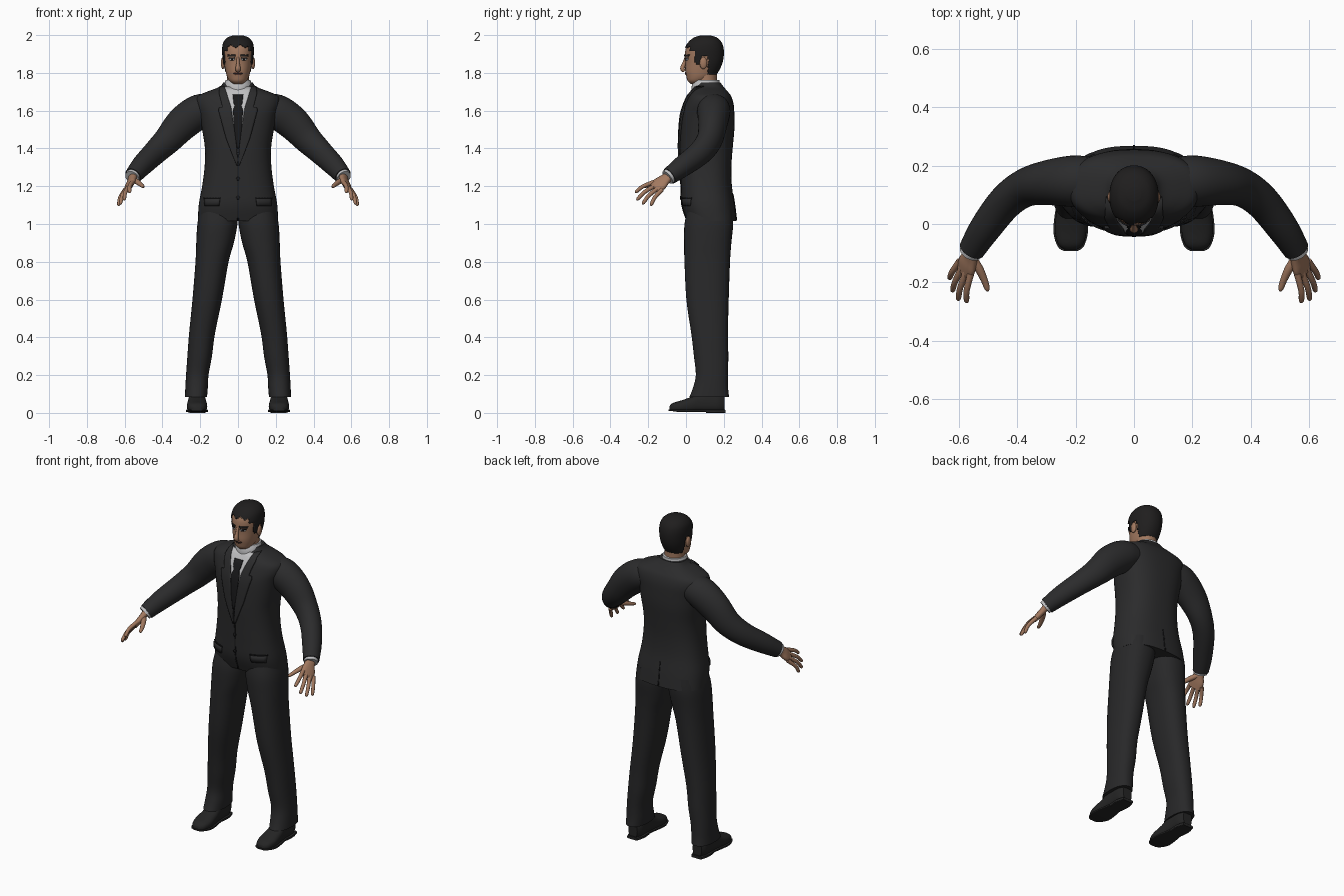
import bpy, bmesh, math
from mathutils import Vector
from mathutils.bvhtree import BVHTree

if "Cube" in bpy.data.objects:
    bpy.data.objects.remove(bpy.data.objects["Cube"])

X, Y, Z = Vector((1, 0, 0)), Vector((0, 1, 0)), Vector((0, 0, 1))


def material(name, r, g, b):
    m = bpy.data.materials.new(name)
    m.diffuse_color = (r, g, b, 1)
    m.use_nodes = True
    m.node_tree.nodes["Principled BSDF"].inputs["Base Color"].default_value = m.diffuse_color
    return m


SUIT = material("charcoal_suit", .024, .024, .025)
TROUSER = material("charcoal_trousers", .021, .021, .022)
DARK = material("near_black", .010, .010, .011)
SHOE = material("black_leather", .018, .018, .018)
HAIR = material("dark_hair", .014, .013, .013)
SKIN = material("skin", .36, .19, .115)
LIP = material("lips", .22, .09, .06)
SHIRT = material("grey_white_shirt", .52, .52, .53)


def finish(name, bm, mat):
    me = bpy.data.meshes.new(name)
    bm.to_mesh(me)
    bm.free()
    me.materials.append(mat)
    ob = bpy.data.objects.new(name, me)
    bpy.context.collection.objects.link(ob)
    return ob


def spline(rows, k):
    """Resample rows of numbers with a Catmull-Rom curve."""
    out, last = [], len(rows) - 1
    for i in range(last):
        a, b, c, d = (rows[max(0, min(last, i + j))] for j in (-1, 0, 1, 2))
        for s in range(k):
            t = s / k
            out.append([.5 * (2 * q + (r - p) * t + (2 * p - 5 * q + 4 * r - w) * t * t
                              + (3 * q - p - 3 * r + w) * t ** 3) for p, q, r, w in zip(a, b, c, d)])
    return out + [list(rows[-1])]


def loft(name, rings, mat, n=28, p=2.0, keep=None, floor=None):
    """Skin a list of (centre, half axis, half axis) rounded sections."""
    bm, loops = bmesh.new(), []
    for c, a, b in rings:
        loop = []
        for i in range(n):
            t = 2 * math.pi * i / n
            cs, sn = math.cos(t), math.sin(t)
            co = c + a * math.copysign(abs(cs) ** (2 / p), cs) + b * math.copysign(abs(sn) ** (2 / p), sn)
            if floor is not None:
                co.z = max(co.z, floor)
            loop.append(bm.verts.new(co))
        loops.append(loop)
    for lo, hi in zip(loops, loops[1:]):
        for i in range(n):
            j = (i + 1) % n
            bm.faces.new((lo[i], lo[j], hi[j], hi[i]))
    bm.faces.new(loops[0][::-1])
    bm.faces.new(loops[-1])
    bmesh.ops.recalc_face_normals(bm, faces=bm.faces)
    if keep:
        bad = [f for f in bm.faces if not keep(f.calc_center_median())]
        bmesh.ops.delete(bm, geom=bad, context='FACES')
    return finish(name, bm, mat)


def stack(name, rows, mat, k=4, s=1, grow=0, **kw):
    """Vertical loft from rows of (z, x0, x1, y0, y1)."""
    rings = [(Vector((s * (x0 + x1) / 2, (y0 + y1) / 2, z)), X * ((x1 - x0) / 2 + grow), Y * ((y1 - y0) / 2 + grow))
             for z, x0, x1, y0, y1 in spline(rows, k)]
    return loft(name, rings, mat, **kw)


def tube(name, rows, mat, s=1, k=4, up=Z, **kw):
    """Loft along a path of (x, y, z, radius across, radius along up)."""
    pts = spline(rows, k)
    cs = [Vector(q[:3]) for q in pts]
    rings = []
    for i, q in enumerate(pts):
        t = (cs[min(i + 1, len(cs) - 1)] - cs[max(i - 1, 0)]).normalized()
        u = t.cross(up).normalized()
        v = u.cross(t)
        rings.append([Vector((w.x * s, w.y, w.z)) for w in (cs[i], u * q[3], v * q[4])])
    return loft(name, rings, mat, **kw)


def plate(name, rows, target, mat, s=1, off=.003, back=False, thick=.006, cols=6):
    """Thin plate laid on a target surface; rows (z, x0, x1) from bottom to top."""
    me = target.data
    tree = BVHTree.FromPolygons([v.co for v in me.vertices], [f.vertices for f in me.polygons])
    d = -1 if back else 1
    grid, bm = [], bmesh.new()
    for (za, a0, a1), (zb, b0, b1) in zip(rows, rows[1:]):
        steps = max(1, round((zb - za) / .02))
        grid += [(za + (zb - za) * i / steps, a0 + (b0 - a0) * i / steps, a1 + (b1 - a1) * i / steps)
                 for i in range(steps)]
    grid.append(rows[-1])
    vs = []
    for z, x0, x1 in grid:
        lo, hi = sorted((s * x0, s * x1))
        line = []
        for j in range(cols + 1):
            x = lo + (hi - lo) * j / cols
            hit = tree.ray_cast(Vector((x, -d, z)), Y * d)[0]
            y = hit.y if hit else .05
            line.append(bm.verts.new((x, y - d * off, z)))
        vs.append(line)
    for a, b in zip(vs, vs[1:]):
        for j in range(cols):
            f = (a[j], a[j + 1], b[j + 1], b[j])
            bm.faces.new(f[::-1] if back else f)
    ob = finish(name, bm, mat)
    mod = ob.modifiers.new("thickness", 'SOLIDIFY')
    mod.thickness, mod.offset = thick, 0
    return ob


def ball(name, loc, size, mat):
    bm = bmesh.new()
    bmesh.ops.create_uvsphere(bm, u_segments=16, v_segments=10, radius=1)
    for v in bm.verts:
        v.co = Vector(a * b + c for a, b, c in zip(v.co, size, loc))
    return finish(name, bm, mat)


# Jacket body
jacket = stack("jacket_body", [
    (1.015, -.212, .212, .005, .268), (1.10, -.208, .208, -.022, .258), (1.20, -.190, .190, -.027, .243),
    (1.30, -.177, .177, -.030, .240), (1.40, -.175, .175, -.033, .247), (1.50, -.190, .190, -.030, .256),
    (1.58, -.205, .205, -.022, .256), (1.635, -.222, .222, -.005, .252), (1.675, -.215, .215, .012, .240),
    (1.70, -.165, .165, .028, .222), (1.725, -.10, .10, .045, .200), (1.748, -.078, .078, .060, .183)],
    SUIT, n=48, p=2.5)

# Shirt front, tie and jacket trim
plate("shirt_front", [(1.40, -.003, .003), (1.62, -.04, .04), (1.725, -.072, .072)], jacket, SHIRT, off=.002, cols=12)
plate("tie", [(1.40, -.006, .006), (1.50, -.019, .019), (1.60, -.027, .027), (1.63, -.017, .017),
              (1.64, -.023, .023), (1.685, -.028, .028)], jacket, DARK, off=.008)
plate("jacket_opening", [(1.02, -.004, .004), (1.38, -.002, .002)], jacket, DARK, off=.001, thick=.004)
plate("back_vent", [(1.02, -.004, .004), (1.16, -.002, .002)], jacket, DARK, off=.001, back=True, thick=.004)
for z in (1.14, 1.24):
    plate("button", [(z - .009, -.004, .004), (z, -.01, .01), (z + .009, -.004, .004)], jacket, DARK, off=.004)
stack("shirt_collar", [(1.68, -.078, .078, .03, .185), (1.73, -.075, .075, .03, .18),
                       (1.762, -.066, .066, .042, .176)], SHIRT)

# Head sections, shared by head and hair
HEAD = [(z, -r, r, a, b) for z, r, a, b in (
    (1.742, .026, .025, .085), (1.757, .045, .009, .11), (1.78, .058, .002, .145), (1.81, .066, -.004, .168),
    (1.85, .073, -.004, .186), (1.89, .077, -.006, .194), (1.93, .078, -.001, .193), (1.96, .071, .018, .182),
    (1.982, .050, .048, .158), (1.993, .018, .085, .120))]
head = stack("head", HEAD, SKIN, n=48, p=2.15)
stack("neck", [(1.68, -.06, .06, .06, .17), (1.76, -.057, .057, .052, .163), (1.83, -.058, .058, .05, .165)], SKIN)


def hairline(c):
    if c.y < .022:
        low = 1.942 + .006 * math.sin(c.x * 120)
    elif c.y < .05:
        low = 1.915
    elif c.y < .078:
        low = 1.845
    elif c.y < .118:
        low = 1.888
    else:
        low = 1.79
    return c.z > low


hair = stack("hair", HEAD, HAIR, k=8, grow=.006, n=72, p=2.15, keep=hairline)
for v in hair.data.vertices:
    v.co.z += .006 * max(0, (v.co.z - 1.94) / .053)
sol = hair.modifiers.new("thickness", 'SOLIDIFY')
sol.thickness, sol.offset = .008, -1

# Face
tube("nose", [(0, .002, 1.885, .007, .008), (0, -.010, 1.85, .009, .010), (0, -.019, 1.822, .014, .012),
              (0, -.008, 1.809, .011, .008)], SKIN, up=Y, n=16)
plate("mouth", [(1.788, -.012, .012), (1.797, -.024, .024), (1.804, -.012, .012)], head, LIP, off=.001, thick=.004)
plate("mouth_line", [(1.7955, -.023, .023), (1.798, -.023, .023)], head, DARK, off=.003, thick=.002)

# Soles: name, (y, half width) outline, height
SOLE = [(-.093, .022), (-.078, .044), (-.03, .059), (.03, .055), (.09, .045), (.16, .047), (.207, .034)]

for s, side in ((1, "left_"), (-1, "right_")):
    # Ears, eyes and brows
    ball(side + "ear", (s * .080, .092, 1.852), (.011, .020, .032), SKIN)
    plate(side + "eyebrow", [(1.886, .014, .052), (1.896, .012, .056)], head, HAIR, s, thick=.005)
    plate(side + "eye", [(1.866, .023, .040), (1.872, .017, .047), (1.878, .022, .042)], head, SHIRT, s, .001, thick=.003)
    plate(side + "iris", [(1.866, .027, .037), (1.878, .027, .037)], head, DARK, s, .002, thick=.003)
    plate(side + "eyelid", [(1.877, .015, .049), (1.881, .018, .047)], head, DARK, s, .002, thick=.003)

    # Lapel, pocket flap and shirt collar point
    plate(side + "lapel", [(1.31, .0, .008), (1.45, .010, .062), (1.60, .034, .103), (1.615, .036, .100),
                           (1.617, .036, .082), (1.69, .06, .10), (1.728, .072, .094)], jacket, SUIT, s, .006, thick=.009)
    plate(side + "pocket_flap", [(1.095, .10, .175), (1.135, .095, .178)], jacket, SUIT, s, .004, thick=.008)
    plate(side + "pocket_seam", [(1.136, .092, .18), (1.141, .092, .18)], jacket, DARK, s, .002, thick=.005)

    # Sleeve and shirt cuff
    tube(side + "sleeve", [(.12, .15, 1.61, .075, .07), (.20, .147, 1.598, .088, .090), (.29, .142, 1.535, .078, .090),
                           (.37, .125, 1.447, .066, .076), (.44, .075, 1.378, .060, .066),
                           (.51, -.015, 1.308, .054, .057), (.556, -.088, 1.254, .045, .046)], SUIT, s, 5)
    tube(side + "cuff", [(.55, -.078, 1.262, .040, .041), (.561, -.098, 1.246, .039, .040)], SHIRT, s, 1)

    # Hand: palm, four fingers and thumb
    along, across = Vector((.025, -.065, -.06)), Vector((.045, .055, -.045))
    normal = along.cross(across).normalized()
    tube(side + "palm", [(.556, -.088, 1.254, .026, .021), (.562, -.115, 1.233, .033, .018),
                         (.572, -.140, 1.211, .042, .017), (.581, -.168, 1.188, .038, .013)],
         SKIN, s, up=normal, n=20, p=2.4)
    tips = ((.575, -.270, 1.168), (.604, -.262, 1.128), (.624, -.232, 1.106), (.634, -.188, 1.098))
    for i, (tip, label) in enumerate(zip(tips, ("index", "middle", "ring", "little"))):
        root = Vector((.563, -.180, 1.213)) + (Vector((.601, -.137, 1.172)) - Vector((.563, -.180, 1.213))) * i / 3
        root -= along * .15
        tip = Vector(tip)
        mid = root.lerp(tip, .55) + Vector((.006, -.004, .006))
        end = root.lerp(tip, .92)
        tube(side + label + "_finger", [(*root, .012, .012), (*mid, .0105, .0105), (*end, .009, .009),
                                        (*tip, .003, .003)], SKIN, s, 3, up=normal, n=12)
    tube(side + "thumb", [(.557, -.115, 1.235, .016, .015), (.532, -.152, 1.222, .015, .014),
                          (.513, -.192, 1.207, .012, .011), (.503, -.222, 1.198, .009, .008),
                          (.501, -.230, 1.195, .003, .003)], SKIN, s, 3, n=12)

    # Trouser leg
    stack(side + "trouser_leg", [
        (1.08, .0, .200, .01, .245), (1.0, .003, .215, -.008, .250), (.90, .022, .221, -.010, .240),
        (.80, .050, .225, -.008, .233), (.60, .085, .241, .002, .226), (.42, .122, .259, .028, .222),
        (.30, .138, .268, .042, .224), (.20, .156, .275, .052, .222), (.13, .160, .279, .036, .223),
        (.085, .164, .281, .018, .228)], TROUSER, s=s, n=36, p=2.3)

    # Shoe upper, sole and heel
    def shoe(name, rows, **kw):
        loft(side + name, [(Vector((s * .217, y, (a + b) / 2)), X * r, Z * (b - a) / 2)
                           for y, r, a, b in spline(rows, 4)], SHOE, **kw)
    shoe("shoe", [(-.088, .020, .008, .035), (-.070, .042, .004, .052), (-.025, .054, .0, .066), (.03, .051, .0, .086),
                  (.07, .047, .0, .110), (.12, .045, .0, .12), (.17, .044, .0, .12), (.203, .030, .01, .10)],
         p=2.5, floor=.012)
    shoe("sole", [(y, r, .004 + .006 * (y < -.07), .018) for y, r in SOLE], p=6)
    shoe("heel", [(.105, .044, 0, .016), (.16, .047, 0, .016), (.209, .034, 0, .016)], p=6)

# Smooth shading with crisp edges
bpy.ops.object.select_all(action='SELECT')
bpy.context.view_layer.objects.active = jacket
bpy.ops.object.shade_smooth_by_angle(angle=math.radians(40))
